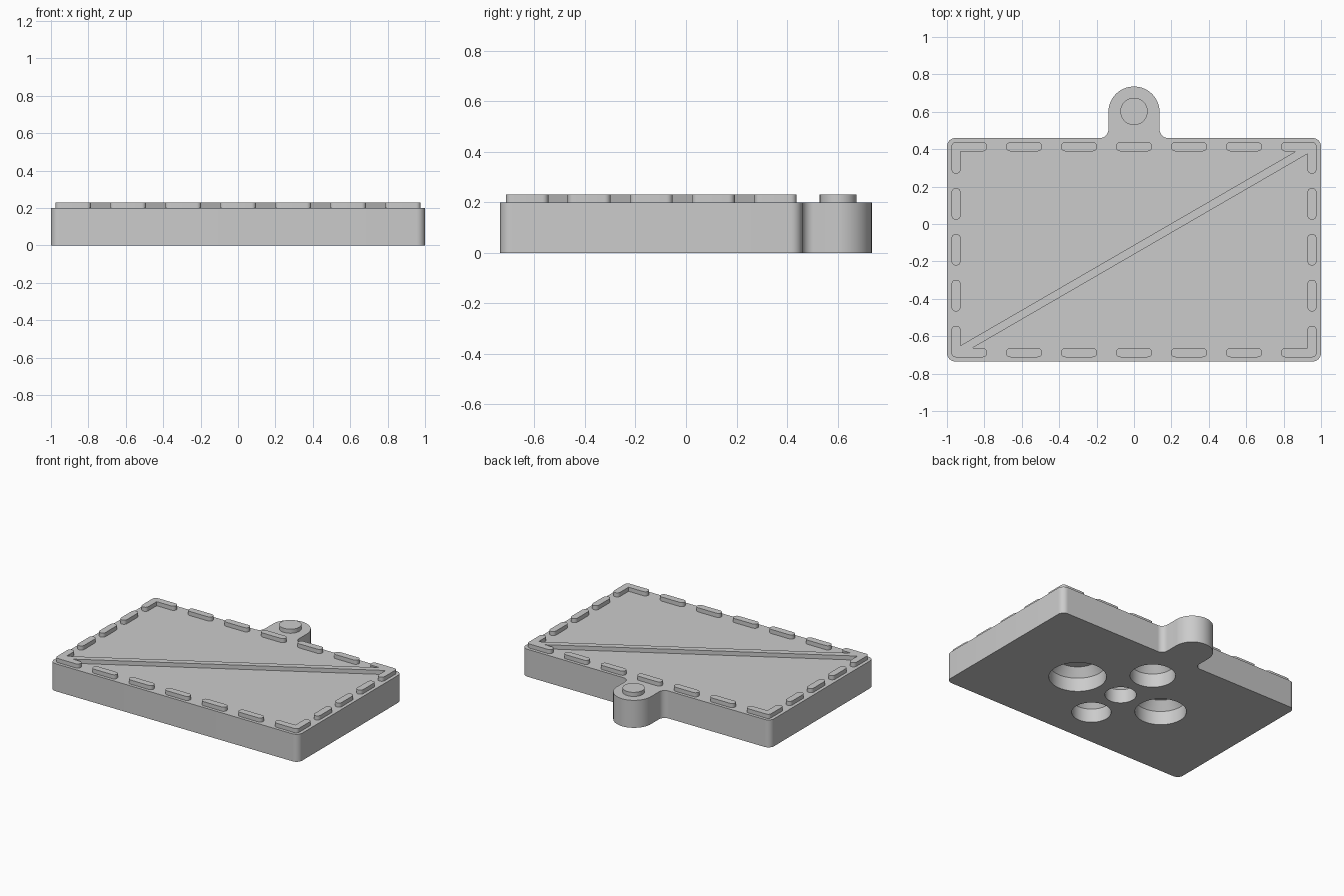
import bpy, bmesh
from math import sin, cos, radians, tau

old = bpy.data.objects.get("Cube")
if old:
    bpy.data.objects.remove(old, do_unlink=True)

GREY = 0.6
mat = bpy.data.materials.new("plain_grey")
mat.use_nodes = True
mat.diffuse_color = (GREY, GREY, GREY, 1)
mat.node_tree.nodes["Principled BSDF"].inputs["Base Color"].default_value = (GREY, GREY, GREY, 1)

CY = -0.1375            # y of the plate centre
TOP, RAISED = 0.2, 0.23  # plate top and relief top


def arc(cx, cy, r, a0, a1, n=8):
    angles = [radians(a0 + (a1 - a0) * i / n) for i in range(n + 1)]
    return [(cx + r * cos(a), cy + r * sin(a)) for a in angles]


def make_object(name, bm):
    bmesh.ops.recalc_face_normals(bm, faces=bm.faces)
    mesh = bpy.data.meshes.new(name)
    bm.to_mesh(mesh)
    bm.free()
    mesh.materials.append(mat)
    obj = bpy.data.objects.new(name, mesh)
    bpy.context.collection.objects.link(obj)
    return obj


def smooth(obj):
    bpy.ops.object.select_all(action="DESELECT")
    obj.select_set(True)
    bpy.context.view_layer.objects.active = obj
    bpy.ops.object.shade_smooth_by_angle(angle=radians(30))


def loft(bm, rings):
    """Join equal-length rings of points and cap both ends."""
    loops = [[bm.verts.new(p) for p in ring] for ring in rings]
    for low, high in zip(loops, loops[1:]):
        for i in range(len(low)):
            j = (i + 1) % len(low)
            bm.faces.new((low[i], low[j], high[j], high[i]))
    bm.faces.new(loops[0][::-1])
    bm.faces.new(loops[-1])


def prism(name, pts, z0, z1):
    bm = bmesh.new()
    loft(bm, [[(x, y, z) for x, y in pts] for z in (z0, z1)])
    return make_object(name, bm)


# Base plate with rounded corners and a filleted hanging tab
R, TAB_R, TAB_Y = 0.045, 0.137, 0.598
X, BACK, FRONT = 1 - R, 0.46, -0.735
outline = (arc(-X, FRONT + R, R, 180, 270) + arc(X, FRONT + R, R, 270, 360)
           + arc(X, BACK - R, R, 0, 90)
           + arc(TAB_R + R, BACK + R, R, 270, 180)
           + arc(0, TAB_Y, TAB_R, 0, 180, 40)
           + arc(-TAB_R - R, BACK + R, R, 360, 270)
           + arc(-X, BACK - R, R, 90, 180))
plate = prism("base_plate", outline, 0, TOP)

# Five round pockets in the underside: straight wall, then a tapered roof
pockets = [(0, 0, 0.104), (0.37, 0, 0.19), (-0.345, 0, 0.17),
           (0, 0.33, 0.15), (0, -0.30, 0.13)]
bm = bmesh.new()
for px, py, r in pockets:
    loft(bm, [[(px + rr * cos(tau * i / 64), CY + py + rr * sin(tau * i / 64), z)
               for i in range(64)]
              for z, rr in ((-0.05, r), (0.1, r), (0.16, r - 0.045))])
cutter = make_object("pocket_cutter", bm)
cutter.hide_render = True
cut = plate.modifiers.new("pockets", "BOOLEAN")
cut.operation, cut.solver, cut.object = "DIFFERENCE", "EXACT", cutter
bpy.context.view_layer.objects.active = plate
bpy.ops.object.modifier_apply(modifier=cut.name)
bpy.data.objects.remove(cutter, do_unlink=True)
smooth(plate)

# Round button on the tab
smooth(prism("tab_button", arc(0, TAB_Y + 0.004, 0.073, 0, 354, 59), TOP - 0.01, RAISED))

# Corner brackets; one diagonal pair is joined by the long strip
OX, OY, W = 0.976, 0.575, 0.049
IX, IY, ER = OX - W, OY - W, W / 2 - 0.001
LEG_X, LEG_Y = -0.785, -0.407


def bracket(inner_start, inner_end):
    """Outline of the front-right-hand bracket, relative to the plate centre."""
    return ([inner_start]
            + arc(-IX - ER, LEG_Y - ER, ER, 0, 90, 6)
            + arc(-OX + ER, LEG_Y - ER, ER, 90, 180, 6)
            + arc(-OX + ER, -OY + ER, ER, 180, 270, 6)
            + arc(LEG_X - ER, -OY + ER, ER, 270, 360, 6)
            + arc(LEG_X - ER, -IY - ER, ER, 0, 90, 6)
            + inner_end)


def relief(name, pts):
    smooth(prism(name, [(x, y + CY) for x, y in pts], TOP - 0.01, RAISED))


half = bracket((-IX, -0.512), [(-0.865, -IY)])
relief("diagonal_strip", half + [(-x, -y) for x, y in half])

plain = bracket((-IX, -IY), [])
relief("corner_bracket_back", [(x, -y) for x, y in plain][::-1])
relief("corner_bracket_front", [(-x, y) for x, y in plain][::-1])


# Dashes along the four edges
def dash(name, cx, cy, length, upright):
    h = length / 2 - W / 2
    pts = arc(h, 0, W / 2, -90, 90, 12) + arc(-h, 0, W / 2, 90, 270, 12)
    if upright:
        pts = [(-y, x) for x, y in pts]
    relief(name, [(cx + x, cy + y) for x, y in pts])


for side, word in ((-1, "front"), (1, "back")):
    for k in range(-2, 3):
        dash(f"{word}_dash_{k + 3}", k * 0.294, side * (OY - W / 2), 0.194, False)
for side, word in ((-1, "right"), (1, "left")):
    for k in range(-1, 2):
        dash(f"{word}_dash_{k + 2}", side * (OX - W / 2), k * 0.2455, 0.17, True)
